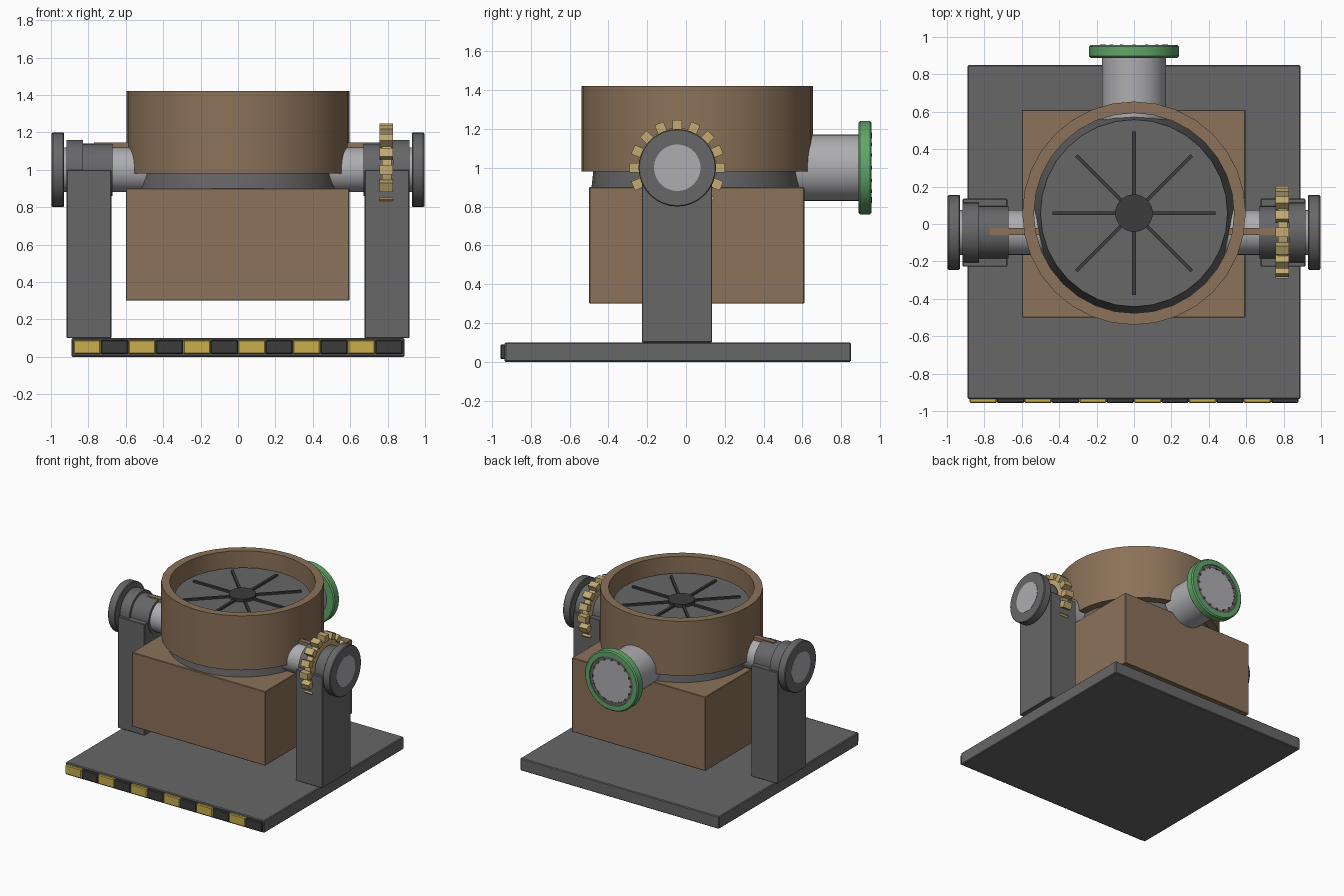
import bpy, bmesh, math
from mathutils import Matrix, Vector

cube = bpy.data.objects.get("Cube")
if cube:
    bpy.data.objects.remove(cube, do_unlink=True)


def material(name, rgb):
    m = bpy.data.materials.new(name)
    m.use_nodes = True
    m.diffuse_color = (*rgb, 1)
    m.node_tree.nodes["Principled BSDF"].inputs["Base Color"].default_value = (*rgb, 1)
    return m


GRAY = material("dark gray", (0.135, 0.135, 0.14))
BROWN = material("brown", (0.26, 0.168, 0.1))
LIGHT = material("light gray", (0.42, 0.42, 0.44))
BLACK = material("near black", (0.045, 0.045, 0.045))
YELLOW = material("yellow", (0.58, 0.42, 0.075))
TAN = material("tan", (0.54, 0.4, 0.17))
GREEN = material("green", (0.12, 0.38, 0.14))


def finish(name, bm, mat, smooth=False):
    bmesh.ops.recalc_face_normals(bm, faces=bm.faces)
    me = bpy.data.meshes.new(name)
    bm.to_mesh(me)
    bm.free()
    me.materials.append(mat)
    ob = bpy.data.objects.new(name, me)
    bpy.context.collection.objects.link(ob)
    if smooth:
        bpy.ops.object.select_all(action="DESELECT")
        ob.select_set(True)
        bpy.context.view_layer.objects.active = ob
        bpy.ops.object.shade_smooth_by_angle(angle=math.radians(30))
    return ob


def add_box(bm, lo, hi, matrix=Matrix()):
    lo, hi = Vector(lo), Vector(hi)
    place = Matrix.Translation((lo + hi) / 2) @ Matrix.Diagonal((*(hi - lo), 1))
    bmesh.ops.create_cube(bm, size=1, matrix=matrix @ place)


def box(name, lo, hi, mat, bevel=0.0):
    bm = bmesh.new()
    add_box(bm, lo, hi)
    if bevel:
        bmesh.ops.bevel(bm, geom=bm.edges[:], offset=bevel, segments=1, affect="EDGES")
    return finish(name, bm, mat)


def lathe(name, profile, mat, matrix, sides=32, closed=False):
    """Turn a (radius, height) profile about z, then place it."""
    bm = bmesh.new()
    rings = [[bm.verts.new((r * math.cos(a), r * math.sin(a), h))
              for a in (math.tau * i / sides for i in range(sides))] for r, h in profile]
    pairs = list(zip(rings, rings[1:]))
    if closed:
        pairs.append((rings[-1], rings[0]))
    else:
        bm.faces.new(rings[0])
        bm.faces.new(rings[-1])
    for lower, upper in pairs:
        for i in range(sides):
            j = (i + 1) % sides
            bm.faces.new((lower[i], lower[j], upper[j], upper[i]))
    bm.transform(matrix)
    return finish(name, bm, mat, True)


def drum(name, r, a, b, mat, matrix):
    return lathe(name, [(r, a), (r, b)], mat, matrix)


# Base plate with hazard blocks along the front edge
box("base_plate", (-0.89, -0.935, 0), (0.89, 0.85, 0.1), GRAY, 0.006)
pitch = 1.76 / 12
for i in range(12):
    x = -0.88 + i * pitch
    box(f"hazard_block_{i + 1}", (x, -0.957, 0.014), (x + pitch, -0.93, 0.09),
        BLACK if i % 2 else YELLOW, 0.006)

# Body box, tapered core and outer ring
CY = 0.058
centre = Matrix.Translation((0, CY, 0))
box("body_box", (-0.6, -0.5, 0.3), (0.595, 0.61, 0.9), BROWN, 0.004)
lathe("core", [(0.545, 0.9), (0.5, 1.3)], GRAY, centre)
lathe("outer_ring", [(0.597, 0.98), (0.597, 1.42), (0.535, 1.42), (0.535, 0.98)],
      BROWN, centre, closed=True)

# Hub and spokes on the core
drum("hub", 0.1, 1.29, 1.325, BLACK, centre)
bm = bmesh.new()
for i in range(8):
    add_box(bm, (0.08, -0.01, 1.29), (0.437, 0.01, 1.315),
            centre @ Matrix.Rotation(i * math.tau / 8, 4, "Z"))
finish("spokes", bm, BLACK)

# Side supports: post, axle, collars, end cap and key bar
AY, AZ = -0.045, 1.0
for side, s in (("left", 1), ("right", -1)):
    axle = Matrix.Translation((0, AY, AZ)) @ Matrix.Rotation(s * math.pi / 2, 4, "Y")
    xs = sorted((s * 0.677, s * 0.916))
    box(f"{side}_post", (xs[0], -0.228, 0.1), (xs[1], 0.135, 1.0), GRAY, 0.004)
    drum(f"{side}_axle", 0.12, 0.45, 0.998, LIGHT, axle)
    drum(f"{side}_inner_collar", 0.14, 0.672, 0.84, GRAY, axle)
    drum(f"{side}_outer_collar", 0.16, 0.83, 0.916, GRAY, axle)
    lathe(f"{side}_end_cap", [(0.195, 0.93), (0.2, 0.935), (0.2, 0.99), (0.195, 0.996)],
          GRAY, axle)
    xs = sorted((s * 0.5, s * 0.77))
    box(f"{side}_key_bar", (xs[0], -0.06, 1.1), (xs[1], -0.022, 1.145), BROWN)

# Gear around the left axle
gear = Matrix.Translation((0, AY, AZ)) @ Matrix.Rotation(math.pi / 2, 4, "Y")
lathe("gear_rim", [(0.205, 0.77), (0.205, 0.82), (0.14, 0.82), (0.14, 0.77)],
      TAN, gear, closed=True)
bm = bmesh.new()
for i in range(16):
    add_box(bm, (0.195, -0.025, 0.757), (0.247, 0.025, 0.829),
            gear @ Matrix.Rotation(i * math.tau / 16, 4, "Z"))
finish("gear_teeth", bm, TAN)

# Rear pipe with green flange, seat ring and bolts
rear = Matrix.Translation((0, 0, AZ)) @ Matrix.Rotation(-math.pi / 2, 4, "X")
drum("rear_pipe", 0.172, 0.45, 0.95, LIGHT, rear)
lathe("rear_flange", [(0.232, 0.888), (0.241, 0.897), (0.241, 0.948), (0.232, 0.957),
                      (0.195, 0.957), (0.165, 0.888)], GREEN, rear, closed=True)
lathe("flange_seat", [(0.2, 0.9), (0.2, 0.952), (0.17, 0.952), (0.17, 0.9)],
      GRAY, rear, closed=True)
bm = bmesh.new()
for i in range(16):
    spin = Matrix.Rotation(i * math.tau / 16, 4, "Z")
    bmesh.ops.create_cone(bm, cap_ends=True, segments=8, radius1=0.009, radius2=0.009,
                          depth=0.02, matrix=rear @ spin @ Matrix.Translation((0.172, 0, 0.949)))
finish("flange_bolts", bm, GRAY)
